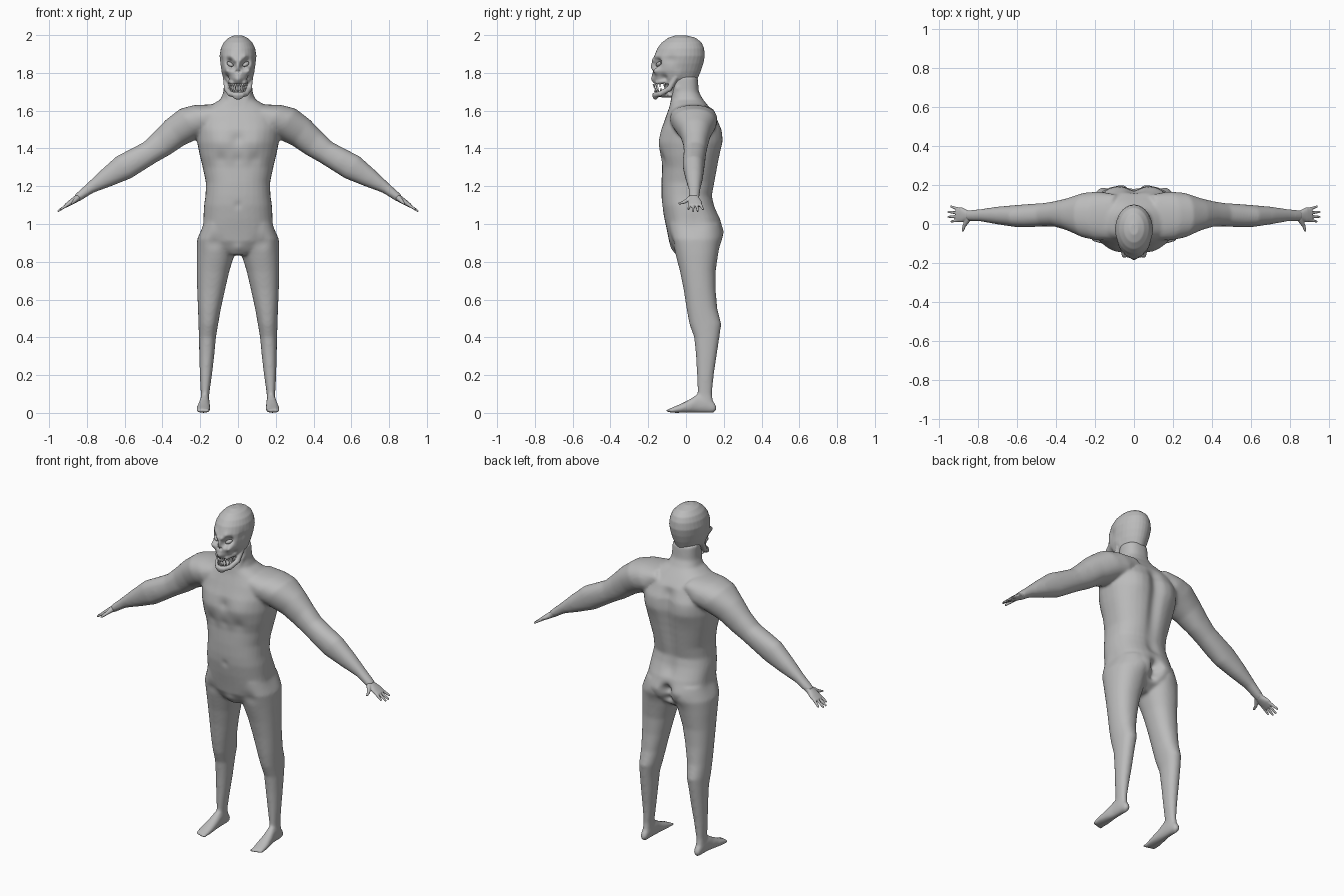
import bpy, bmesh
from math import cos, sin, pi, exp, radians
from mathutils import Vector, Matrix

if "Cube" in bpy.data.objects:
    bpy.data.objects.remove(bpy.data.objects["Cube"])

X, Y, Z = Vector((1, 0, 0)), Vector((0, 1, 0)), Vector((0, 0, 1))


def material(name, value):
    mat = bpy.data.materials.new(name)
    mat.use_nodes = True
    colour = (value, value, value, 1)
    mat.diffuse_color = colour
    mat.node_tree.nodes["Principled BSDF"].inputs["Base Color"].default_value = colour
    return mat


skin = material("grey skin", .5)
enamel = material("pale teeth", .8)


def loft(bm, rows, u, v, w, origin=Vector(), power=2.2, n=32):
    """Closed skin over rows of (distance along w, u low, u high, v low, v high)."""
    def bend(c):
        return (1 if c > 0 else -1) * abs(c) ** (2 / power)
    rings = []
    for t, a, b, c, d in rows:
        mid = origin + w * t + u * (a + b) / 2 + v * (c + d) / 2
        rings.append([bm.verts.new(mid + u * (b - a) / 2 * bend(cos(2 * pi * i / n))
                                   + v * (d - c) / 2 * bend(sin(2 * pi * i / n)))
                      for i in range(n)])
    for lo, hi in zip(rings, rings[1:]):
        for i in range(n):
            j = (i + 1) % n
            bm.faces.new((lo[i], lo[j], hi[j], hi[i]))
    bm.faces.new(rings[0][::-1])
    bm.faces.new(rings[-1])


def ball(bm, centre, size, turn=Matrix()):
    place = Matrix.Translation(centre) @ turn @ Matrix.Diagonal((*size, 1))
    bmesh.ops.create_uvsphere(bm, u_segments=16, v_segments=10, radius=1, matrix=place)


def rod(bm, p, q, r, s, steps=12):
    """Tapered round-ended rod from p to q."""
    for i in range(steps + 1):
        f = i / steps
        ball(bm, p.lerp(q, f), [r + (s - r) * f] * 3)


def mirror(bm):
    """Copy everything to the other side of the body."""
    copy = bmesh.ops.duplicate(bm, geom=bm.verts[:] + bm.edges[:] + bm.faces[:])["geom"]
    for vert in copy:
        if isinstance(vert, bmesh.types.BMVert):
            vert.co.x *= -1
    bmesh.ops.reverse_faces(bm, faces=[f for f in copy if isinstance(f, bmesh.types.BMFace)])


def finish(name, bm, mat, voxel=0, smooth=0, pushes=()):
    """Fuse the pieces into one skin, smooth it, then push the surface in and out."""
    bmesh.ops.recalc_face_normals(bm, faces=bm.faces[:])
    mesh = bpy.data.meshes.new(name)
    bm.to_mesh(mesh)
    bm.free()
    obj = bpy.data.objects.new(name, mesh)
    bpy.context.collection.objects.link(obj)
    if voxel:
        fuse = obj.modifiers.new("fuse", "REMESH")
        fuse.mode, fuse.voxel_size = "VOXEL", voxel
        relax = obj.modifiers.new("relax", "SMOOTH")
        relax.factor, relax.iterations = .5, smooth
        graph = bpy.context.evaluated_depsgraph_get()
        mesh = bpy.data.meshes.new_from_object(obj.evaluated_get(graph))
        obj.modifiers.clear()
        obj.data = mesh
    for vert in mesh.vertices:
        side = -1 if vert.co.x < 0 else 1
        spot = Vector((abs(vert.co.x), vert.co.y, vert.co.z))
        move = Vector()
        for centre, radius, push in pushes:
            near = (spot - Vector(centre)).length_squared / radius ** 2
            if near < 9:
                move += Vector(push) * exp(-near)
        vert.co += Vector((move.x * side, move.y, move.z))
    mesh.materials.clear()
    mesh.materials.append(mat)
    mesh.polygons.foreach_set("use_smooth", [True] * len(mesh.polygons))
    mesh.update()
    return obj


# Arm frame: runs out and down from the shoulder
ARM = Vector((.828, 0, -.561))
LIFT = Vector((.561, 0, .828))
SHOULDER = Vector((.2, 0, 1.578))

# Body: legs, feet and arms on one side, mirrored, then the torso and neck
bm = bmesh.new()
loft(bm, [(.03, .155, .2, .07, .15), (.1, .152, .197, .062, .138), (.2, .138, .202, .058, .147),
          (.3, .126, .205, .053, .162), (.4, .117, .207, .043, .177), (.47, .105, .209, .018, .187),
          (.55, .091, .212, .003, .166), (.65, .069, .216, -.012, .157), (.75, .046, .218, -.032, .157),
          (.84, .018, .219, -.056, .17), (.92, 0, .217, -.082, .18), (1, 0, .19, -.09, .17)], X, Y, Z)
loft(bm, [(-.092, .155, .215, .004, .02), (-.07, .147, .221, 0, .03), (-.03, .145, .22, 0, .047),
          (.02, .148, .212, 0, .072), (.06, .15, .203, 0, .1), (.11, .152, .2, 0, .09),
          (.145, .155, .197, 0, .06), (.16, .163, .19, .012, .04)], X, Z, Y)
for i in range(5):
    ball(bm, (.155 + .0145 * i, -.092 + .004 * i, .012), (.009 - .0008 * i, .016, .011))
loft(bm, [(-.1, -.08, .15, -.1, 0), (0, -.085, .165, -.12, .062), (.07, -.07, .16, -.1, .086),
          (.165, -.033, .133, -.085, .08), (.25, -.014, .117, -.085, .062), (.33, -.012, .107, -.078, .048),
          (.42, -.017, .102, -.075, .058), (.49, -.016, .097, -.073, .067), (.6, -.002, .089, -.049, .052),
          (.7, .013, .077, -.024, .035), (.79, .016, .07, -.021, .022)], Y, LIFT, ARM, SHOULDER)
mirror(bm)
TORSO = [(.835, .05, -.05, .1), (.87, .15, -.068, .15), (.91, .195, -.09, .178), (.96, .198, -.1, .188),
         (1.03, .187, -.115, .18), (1.1, .18, -.127, .152), (1.15, .172, -.13, .14), (1.22, .17, -.13, .155),
         (1.3, .187, -.126, .17), (1.36, .202, -.136, .18), (1.43, .216, -.14, .19), (1.5, .222, -.13, .186),
         (1.57, .215, -.106, .16), (1.62, .16, -.088, .122), (1.66, .092, -.08, .09),
         (1.7, .077, -.076, .068), (1.78, .073, -.075, .062)]
loft(bm, [(z, -w, w, f, b) for z, w, f, b in TORSO], X, Y, Z, power=2.4)
for s in (-1, 1):
    rod(bm, Vector((s * .025, -.08, 1.6)), Vector((s * .06, -.045, 1.72)), .014, .016)
muscles = [((.1, -.14, 1.44), .07, (0, -.012, 0)), ((0, -.14, 1.45), .03, (0, .008, 0)),
           ((.09, -.13, 1.345), .035, (0, .008, 0)), ((0, -.13, 1.345), .03, (0, .006, 0)),
           ((.12, .18, 1.46), .08, (0, .014, 0)), ((.08, .18, .95), .06, (0, .018, 0)),
           ((0, .19, .9), .03, (0, -.04, 0)), ((0, .19, .96), .03, (0, -.04, 0)),
           ((0, -.07, .87), .03, (0, -.01, 0)), ((.13, -.09, .9), .04, (0, .012, 0)),
           ((.2, .05, 1.0), .06, (-.008, 0, 0)), ((0, -.125, 1.1), .02, (0, .005, 0))]
muscles += [((0, .18, 1.08 + .05 * i), .038, (0, -.014, 0)) for i in range(10)]
finish("body", bm, skin, .008, 10, muscles)

# Hands
bm = bmesh.new()
loft(bm, [(.75, .02, .068, -.018, .02), (.79, .018, .07, -.018, .018), (.825, .009, .085, -.014, .015),
          (.86, .012, .083, -.009, .011)], Y, LIFT, ARM, SHOULDER)


def hand_point(t, y, h=0):
    return SHOULDER + ARM * t + Y * y + LIFT * h


for base, tip, reach in ((.02, .013, .89), (.038, .037, .907), (.056, .062, .907), (.074, .09, .892)):
    rod(bm, hand_point(.84, base), hand_point(reach, tip), .0095, .006)
rod(bm, hand_point(.785, .025), hand_point(.815, -.01, -.006), .014, .009)
rod(bm, hand_point(.815, -.01, -.006), hand_point(.825, -.035, -.008), .009, .006)
mirror(bm)
finish("hands", bm, skin, .0035, 3)

# Head: skull, throat, and an open lower jaw
bm = bmesh.new()
SKULL = [(1.742, .056, -.165, .05), (1.77, .073, -.174, .062), (1.81, .086, -.182, .079),
         (1.85, .094, -.178, .092), (1.89, .098, -.168, .1), (1.93, .091, -.152, .096),
         (1.96, .077, -.129, .083), (1.985, .052, -.095, .053), (1.999, .02, -.055, 0)]
loft(bm, [(z, -w, w, f, b) for z, w, f, b in SKULL], X, Y, Z, power=2)
loft(bm, [(1.675, -.045, .045, -.095, .04), (1.75, -.06, .06, -.115, .05)], X, Y, Z)
ball(bm, (0, -.1, 1.682), (.042, .062, .013))
JAW = [Vector(p) for p in ((.066, -.055, 1.775), (.06, -.09, 1.715), (.042, -.135, 1.69),
                           (.02, -.16, 1.684), (0, -.165, 1.682))]
for s in (-1, 1):
    for p, q in zip(JAW, JAW[1:]):
        rod(bm, Vector((s * p.x, p.y, p.z)), Vector((s * q.x, q.y, q.z)), .014, .015, 6)
    rod(bm, Vector((s * .03, -.15, 1.75)), Vector((s * .05, -.12, 1.76)), .012, .012, 6)
ball(bm, (0, -.162, 1.674), (.026, .014, .016))
features = [((.03, -.178, 1.838), .02, (0, .03, 0)), ((.055, -.16, 1.856), .022, (-.012, .028, 0)),
            ((.045, -.168, 1.888), .02, (0, -.012, 0)), ((.014, -.18, 1.868), .015, (0, -.012, 0)),
            ((.055, -.155, 1.81), .02, (.006, -.016, 0)), ((0, -.182, 1.838), .016, (0, -.012, 0)),
            ((.009, -.186, 1.806), .009, (0, .018, 0)), ((.065, -.12, 1.772), .02, (-.014, .008, 0)),
            ((0, -.17, 1.765), .02, (0, -.012, 0)), ((.09, -.08, 1.87), .03, (-.007, 0, 0)),
            ((.08, -.04, 1.79), .025, (.004, 0, 0))]
finish("head", bm, skin, .0045, 4, features)

# Slanted eyes set in the sockets
bm = bmesh.new()
ball(bm, (.042, -.145, 1.846), (.021, .012, .011),
     Matrix.Rotation(radians(30), 4, "Z") @ Matrix.Rotation(radians(-28), 4, "Y"))
mirror(bm)
finish("eyes", bm, skin)

# Pointed teeth around both jaws
bm = bmesh.new()
for height, reach, aim in ((1.737, .118, -1), (1.703, .11, 1)):
    for i in range(11):
        a = radians(-75 + 15 * i)
        length = .026 if i % 3 == 1 else .019
        turn = Matrix.Rotation(pi if aim < 0 else 0, 4, "X")
        spot = (.05 * sin(a), -.06 - reach * cos(a) * .93, height + aim * length / 3 + .012 * (1 - cos(a)))
        bmesh.ops.create_cone(bm, cap_ends=True, segments=8, radius1=.0065, radius2=.0008,
                              depth=length, matrix=Matrix.Translation(spot) @ turn)
finish("teeth", bm, enamel)
